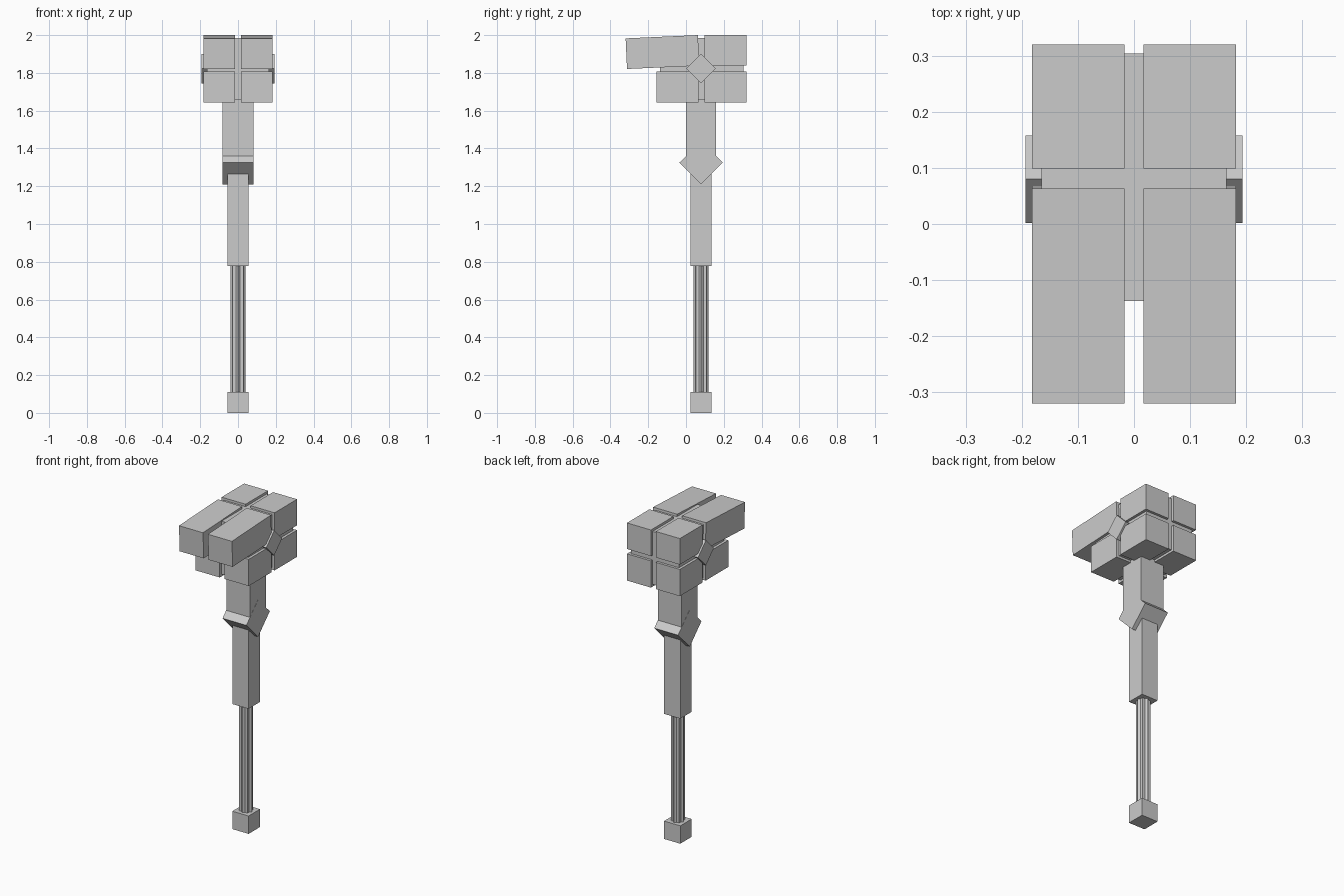
import bpy, bmesh
from math import sin, cos, pi, radians
from mathutils import Matrix

if "Cube" in bpy.data.objects:
    bpy.data.objects.remove(bpy.data.objects["Cube"])

CY = 0.08  # y of the handle axis


def finish(name, bm):
    bmesh.ops.recalc_face_normals(bm, faces=bm.faces)
    me = bpy.data.meshes.new(name)
    bm.to_mesh(me)
    bm.free()
    ob = bpy.data.objects.new(name, me)
    bpy.context.collection.objects.link(ob)
    return ob


def box(name, x, y, z, tilt=0.0, pivot=(0, 0, 0)):
    """Box between (min, max) ranges, optionally tilted about x at a pivot."""
    bm = bmesh.new()
    bmesh.ops.create_cube(bm, size=1)
    for v in bm.verts:
        v.co = [sum(r) / 2 + c * (r[1] - r[0]) for r, c in zip((x, y, z), v.co)]
    bmesh.ops.rotate(bm, verts=bm.verts, cent=pivot, matrix=Matrix.Rotation(tilt, 3, 'X'))
    return finish(name, bm)


def diamond(name, half_width, z, half_diag):
    """Square bar along x standing on its edge."""
    s = half_diag / 2 ** 0.5
    return box(name, (-half_width, half_width), (CY - s, CY + s), (z - s, z + s),
               pi / 4, (0, CY, z))


# Pommel and lower handle
box("pommel", (-.056, .056), (CY - .056, CY + .056), (0, .111))
box("lower_shaft", (-.056, .056), (CY - .056, CY + .056), (.777, 1.30))

# Fluted grip: star profile extruded upwards
bm = bmesh.new()
n = 16
ring = [bm.verts.new((r * cos(i * 2 * pi / n), CY + r * sin(i * 2 * pi / n), .10))
        for i in range(n) for r in [.04 if i % 2 == 0 else .031]]
face = bm.faces.new(ring)
top = bmesh.ops.extrude_face_region(bm, geom=[face])["geom"]
bmesh.ops.translate(bm, vec=(0, 0, .69),
                    verts=[v for v in top if isinstance(v, bmesh.types.BMVert)])
finish("fluted_grip", bm)

# Collar and neck
diamond("collar", .082, 1.325, .115)
box("neck", (-.081, .081), (CY - .079, CY + .079), (1.31, 1.67))

# Hammer head core and side studs
box("head_core", (-.165, .165), (-.137, .304), (1.656, 1.985))
diamond("side_studs", .193, 1.823, .078)

# Head blocks, mirrored left and right
X = (.017, .182)
blocks = [
    box("lower_front_block", X, (-.155, .067), (1.642, 1.808)),
    box("lower_back_block", X, (.099, .32), (1.642, 1.808)),
    box("upper_back_block", X, (.099, .32), (1.838, 2.0)),
    box("upper_front_block", X, (-.32, .063), (1.838, 2.0), radians(2.6), (0, .063, 2.0)),
]
for ob in blocks:
    ob.modifiers.new("mirror", 'MIRROR')
